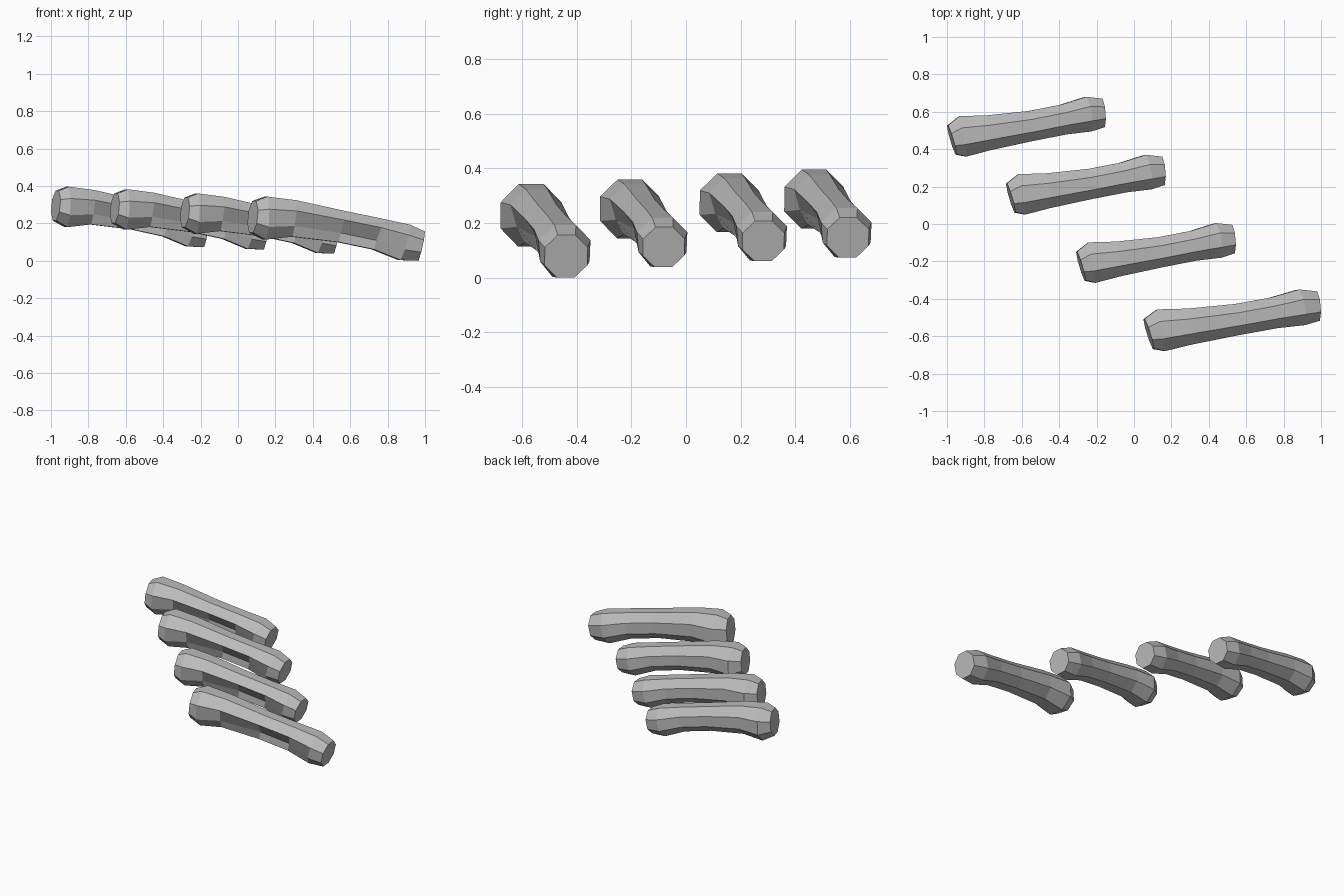
import bpy, bmesh, math
from mathutils import Vector

cube = bpy.data.objects.get("Cube")
if cube:
    bpy.data.objects.remove(cube, do_unlink=True)

grey = bpy.data.materials.new("light_grey")
grey.use_nodes = True
colour = (0.5, 0.5, 0.5, 1)
grey.diffuse_color = colour
grey.node_tree.nodes["Principled BSDF"].inputs["Base Color"].default_value = colour

SIDES = 8
# Stations along the rod: centre, radius, depth of the front groove
STATIONS = [
    ((0.085, -0.588, 0.237), 0.085, 0.0),
    ((0.15, -0.568, 0.23), 0.115, 0.0),
    ((0.30, -0.548, 0.228), 0.098, 0.25),
    ((0.55, -0.51, 0.185), 0.085, 0.6),
    ((0.74, -0.475, 0.145), 0.085, 0.6),
    ((0.885, -0.445, 0.10), 0.098, 0.1),
    ((0.975, -0.437, 0.08), 0.08, 0.0),
]


def section(i):
    """Eight points round station i, square to the bent axis."""
    centre, radius, groove = STATIONS[i]
    before = Vector(STATIONS[max(i - 1, 0)][0])
    after = Vector(STATIONS[min(i + 1, len(STATIONS) - 1)][0])
    along = (after - before).normalized()
    side = Vector((0, 0, 1)).cross(along).normalized()
    up = along.cross(side)
    points = []
    for k in range(SIDES):
        a = math.tau * (k + 0.5) / SIDES
        c, s = math.cos(a), math.sin(a)
        if c < -0.9 and s < 0:          # lower front corner sinks into the groove
            c *= 1 - groove
        r = radius / math.cos(math.pi / SIDES)
        points.append(Vector(centre) + (side * c + up * s) * r)
    return points


def rod(name, low, high):
    """Loft the sections and fit the rod between two corners."""
    rings = [section(i) for i in range(len(STATIONS))]
    pts = [p for ring in rings for p in ring]
    lo = [min(p[a] for p in pts) for a in range(3)]
    hi = [max(p[a] for p in pts) for a in range(3)]
    bm = bmesh.new()
    loops = []
    for ring in rings:
        loops.append([bm.verts.new([
            low[a] + (p[a] - lo[a]) / (hi[a] - lo[a]) * (high[a] - low[a])
            for a in range(3)]) for p in ring])
    for one, two in zip(loops, loops[1:]):
        for k in range(SIDES):
            n = (k + 1) % SIDES
            bm.faces.new((one[k], one[n], two[n], two[k]))
    bm.faces.new(loops[0])
    bm.faces.new(loops[-1])
    bmesh.ops.recalc_face_normals(bm, faces=bm.faces)
    mesh = bpy.data.meshes.new(name)
    bm.to_mesh(mesh)
    bm.free()
    mesh.materials.append(grey)
    obj = bpy.data.objects.new(name, mesh)
    bpy.context.collection.objects.link(obj)


# Four stepped rods, front to back
rod("front_rod", (0.05, -0.68, 0.0), (1.0, -0.35, 0.343))
rod("second_rod", (-0.31, -0.315, 0.038), (0.545, 0.005, 0.36))
rod("third_rod", (-0.685, 0.05, 0.06), (0.17, 0.37, 0.382))
rod("back_rod", (-1.0, 0.36, 0.073), (-0.15, 0.68, 0.396))
